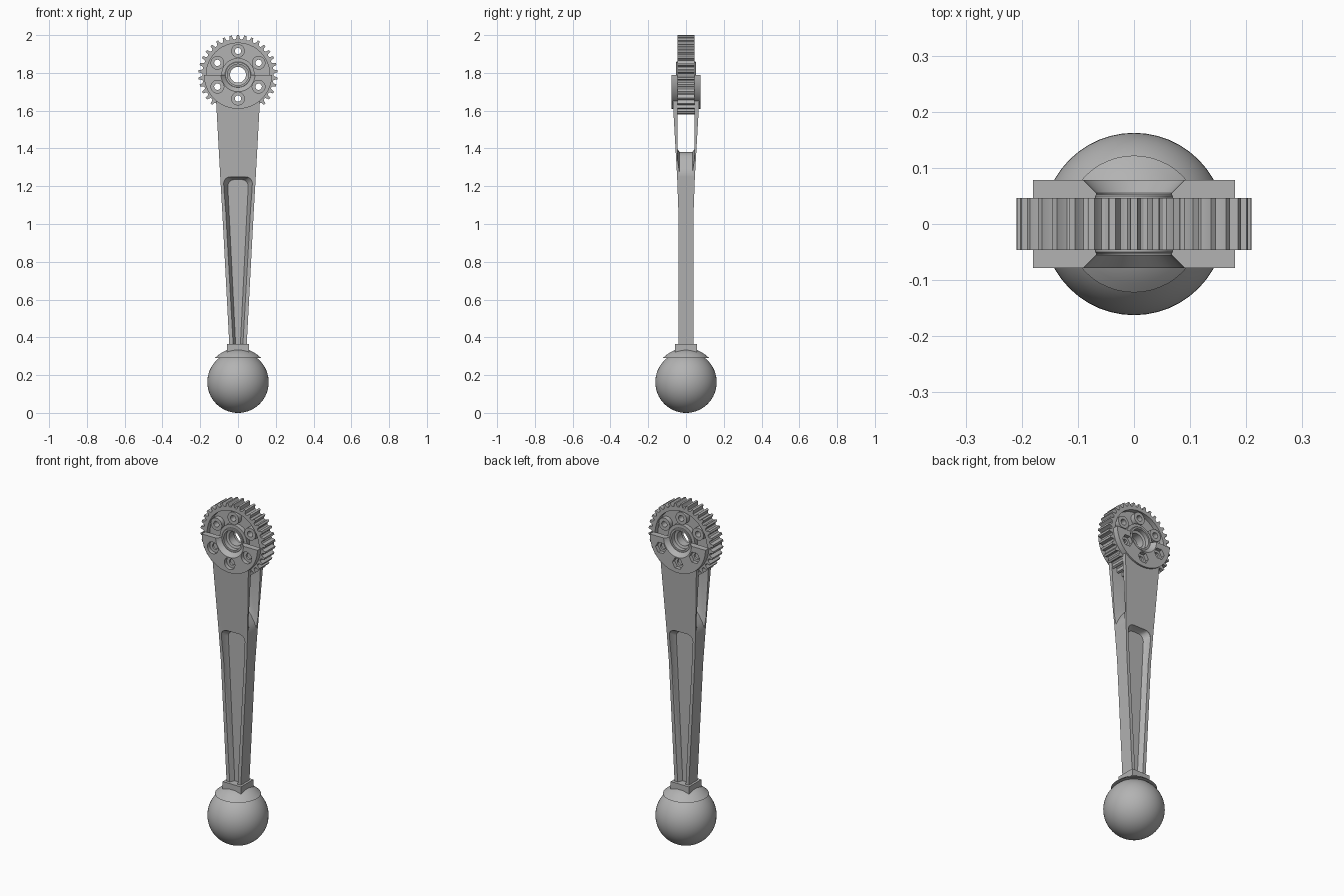
import bpy, bmesh
from math import sin, cos, pi, radians
from mathutils import Vector

if "Cube" in bpy.data.objects:
    bpy.data.objects.remove(bpy.data.objects["Cube"], do_unlink=True)

AXLE = 1.79  # height of the gear axis

grey = bpy.data.materials.new("plain grey")
grey.use_nodes = True
grey.diffuse_color = (0.45, 0.45, 0.45, 1)
grey.node_tree.nodes["Principled BSDF"].inputs["Base Color"].default_value = (0.45, 0.45, 0.45, 1)


def finish(name, bm):
    bmesh.ops.recalc_face_normals(bm, faces=bm.faces)
    mesh = bpy.data.meshes.new(name)
    bm.to_mesh(mesh)
    bm.free()
    mesh.materials.append(grey)
    ob = bpy.data.objects.new(name, mesh)
    bpy.context.collection.objects.link(ob)
    return ob


def add_loft(bm, rings):
    """Skin equal-length rings of points and cap both ends."""
    loops = [[bm.verts.new(p) for p in ring] for ring in rings]
    n = len(loops[0])
    for a, b in zip(loops, loops[1:]):
        for i in range(n):
            j = (i + 1) % n
            bm.faces.new((a[i], a[j], b[j], b[i]))
    bm.faces.new(loops[0])
    bm.faces.new(loops[-1])


def loft(name, rings):
    bm = bmesh.new()
    add_loft(bm, rings)
    return finish(name, bm)


def ring(y, points):
    return [(x, y, z) for x, z in points]


def circle(r, x=0, z=AXLE, n=48):
    return [(x + r * cos(2 * pi * i / n), z + r * sin(2 * pi * i / n)) for i in range(n)]


def disc(name, r, y0, y1, x=0, z=AXLE, n=48):
    pts = circle(r, x, z, n)
    return loft(name, [ring(y0, pts), ring(y1, pts)])


def cut(ob, *cutters):
    for c in cutters:
        c.hide_render = True
        m = ob.modifiers.new("cut", 'BOOLEAN')
        m.operation, m.solver, m.object = 'DIFFERENCE', 'EXACT', c
    mesh = bpy.data.meshes.new_from_object(
        ob.evaluated_get(bpy.context.evaluated_depsgraph_get()))
    ob.modifiers.clear()
    ob.data = mesh


def lathe(name, profile, n=48):
    """Revolve an (r, z) profile around the z axis."""
    return loft(name, [[(r * cos(2 * pi * i / n), r * sin(2 * pi * i / n), z)
                        for i in range(n)] for r, z in profile])


def bolt_pos(deg):
    a = radians(deg)
    return 0.126 * cos(a), AXLE + 0.126 * sin(a)


# Ball knob, overhanging cap and square collar
bm = bmesh.new()
bmesh.ops.create_uvsphere(bm, u_segments=48, v_segments=32, radius=0.1625)
bmesh.ops.translate(bm, verts=bm.verts, vec=Vector((0, 0, 0.1625)))
parts = [finish("ball_knob", bm)]
parts.append(lathe("knob_cap", [(0.085, 0.291), (0.122, 0.291), (0.105, 0.306),
                                (0.085, 0.32), (0.06, 0.332), (0.02, 0.337)]))


def square(hx, hy, z):
    return [(-hx, -hy, z), (hx, -hy, z), (hx, hy, z), (-hx, hy, z)]


parts.append(loft("collar", [square(0.059, 0.057, 0.30), square(0.059, 0.057, 0.365)]))

# Tapered lever arm, thickening towards the fork
arm = loft("lever_arm", [square(0.045, 0.04, 0.34), square(0.083, 0.04, 1.06),
                         square(0.094, 0.047, 1.25), square(0.117, 0.071, 1.67)])


def pocket_outline(low, high, top):
    r = 0.035
    pts = [(-low, 0.35), (low, 0.35)]
    pts += [(high - r + r * cos(a * pi / 12), top - r + r * sin(a * pi / 12)) for a in range(7)]
    return pts + [(-x, z) for x, z in reversed(pts[2:])]


outer, floor = pocket_outline(0.027, 0.076, 1.25), pocket_outline(0.012, 0.054, 1.235)
pockets = [loft("pocket_cutter", [ring(s * 0.012, floor), ring(s * 0.044, outer),
                                  ring(s * 0.09, outer)]) for s in (-1, 1)]


def saddle(peak, drop):
    xs = [-0.14 + 0.02 * i for i in range(15)]
    return [(x, peak - drop * (x / 0.1) ** 2) for x in xs] + [(0.14, 1.9), (-0.14, 1.9)]


slot = loft("slot_cutter", [ring(-0.044, saddle(1.395, 0.06)), ring(-0.034, saddle(1.38, 0.12)),
                            ring(0.034, saddle(1.38, 0.12)), ring(0.044, saddle(1.395, 0.06))])
hub_space = disc("hub_space_cutter", 0.172, -0.2, 0.2)
cut(arm, *pockets, slot, hub_space)
parts.append(arm)

# Shared bore and bolt-hole cutter
bm = bmesh.new()
bore = [(-0.1, 0.056), (-0.028, 0.056), (-0.024, 0.042),
        (0.024, 0.042), (0.028, 0.056), (0.1, 0.056)]
add_loft(bm, [ring(y, circle(r)) for y, r in bore])
for deg in range(30, 390, 60):
    pts = circle(0.017, *bolt_pos(deg), n=20)
    add_loft(bm, [ring(-0.1, pts), ring(0.1, pts)])
holes = finish("hole_cutter", bm)

# Toothed wheel with a recessed web on both faces
TEETH = 34
tooth = [(-0.5, 0.188), (-0.32, 0.190), (-0.22, 0.197), (-0.15, 0.21),
         (0.15, 0.21), (0.22, 0.197), (0.32, 0.190)]
outline = []
for t in range(TEETH):
    for f, r in tooth:
        a = pi / 2 + 2 * pi * (t + f) / TEETH
        outline.append((r * cos(a), AXLE + r * sin(a)))
gear = loft("toothed_wheel", [ring(-0.046, outline), ring(0.046, outline)])
recesses = [disc("recess_cutter", 0.168, s * 0.018, s * 0.1) for s in (-1, 1)]
cut(gear, *recesses, holes)
parts.append(gear)

# Central hub with a raised lip, and bolt bosses on the open half
hub_profile = [(-0.053, 0.066), (-0.050, 0.069), (-0.044, 0.069), (-0.044, 0.088),
               (0.044, 0.088), (0.044, 0.069), (0.050, 0.069), (0.053, 0.066)]
hub = loft("hub", [ring(y, circle(r)) for y, r in hub_profile])
cut(hub, holes)
parts.append(hub)
for deg in (30, 90, 150):
    boss = disc("bolt_boss", 0.036, -0.045, 0.045, *bolt_pos(deg), n=32)
    cut(boss, holes)
    parts.append(boss)

# Half-round side plates with countersunk centre and bolt seats
half = [(0.18 * cos(pi + pi * i / 40), AXLE + 0.18 * sin(pi + pi * i / 40)) for i in range(41)]
for side, name, facets in ((-1, "front_plate", 32), (1, "back_plate", 6)):
    plate = loft(name, [ring(side * 0.043, half), ring(side * 0.078, half)])
    sink = loft("countersink_cutter", [ring(side * y, circle(r)) for y, r in
                                       ((0.03, 0.067), (0.055, 0.067), (0.078, 0.09), (0.1, 0.112))])
    seats = [disc("seat_cutter", 0.034, side * 0.056, side * 0.1, *bolt_pos(d), n=facets)
             for d in (210, 270, 330)]
    cut(plate, sink, holes, *seats)
    parts.append(plate)

# Remove cutters, then shade curved surfaces smooth with sharp edges kept
for ob in list(bpy.data.objects):
    if "_cutter" in ob.name:
        bpy.data.objects.remove(ob, do_unlink=True)
bpy.ops.object.select_all(action='DESELECT')
for ob in parts:
    ob.select_set(True)
bpy.context.view_layer.objects.active = parts[0]
bpy.ops.object.shade_smooth_by_angle(angle=radians(30))
